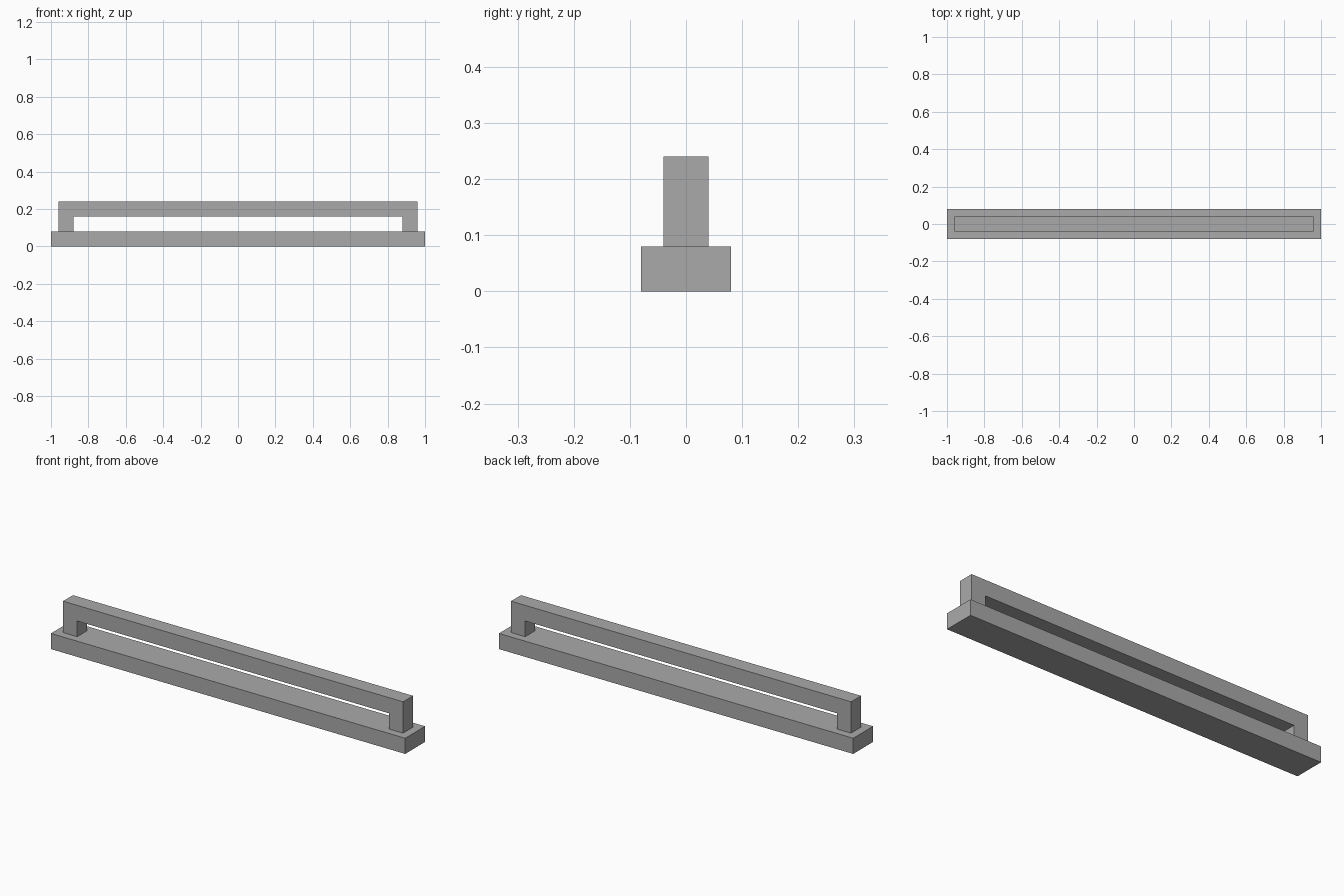
import bpy
import bmesh

cube = bpy.data.objects.get("Cube")
if cube:
    bpy.data.objects.remove(cube, do_unlink=True)

# Single plain grey
grey = bpy.data.materials.new("plain grey")
grey.use_nodes = True
colour = (0.4, 0.4, 0.4, 1)
grey.diffuse_color = colour
grey.node_tree.nodes["Principled BSDF"].inputs["Base Color"].default_value = colour


def extrude_profile(name, profile, depth):
    """Extrude an outline in the XZ plane, centred along Y."""
    bm = bmesh.new()
    face = bm.faces.new([bm.verts.new((x, -depth / 2, z)) for x, z in profile])
    result = bmesh.ops.extrude_face_region(bm, geom=[face])
    verts = [v for v in result["geom"] if isinstance(v, bmesh.types.BMVert)]
    bmesh.ops.translate(bm, verts=verts, vec=(0, depth, 0))
    bmesh.ops.recalc_face_normals(bm, faces=bm.faces)
    mesh = bpy.data.meshes.new(name)
    bm.to_mesh(mesh)
    bm.free()
    mesh.materials.append(grey)
    obj = bpy.data.objects.new(name, mesh)
    bpy.context.collection.objects.link(obj)
    return obj


def mirrored(half):
    """Complete an outline from its right half."""
    return half + [(-x, z) for x, z in reversed(half)]


base_top, bar_under, bar_top = 0.08, 0.16, 0.24

# Flat base bar
extrude_profile("base_bar", mirrored([(1, 0), (1, base_top)]), 0.16)

# Grip rail with a leg at each end
extrude_profile("grip_rail", mirrored([
    (0.88, bar_under), (0.88, base_top), (0.96, base_top), (0.96, bar_top),
]), 0.08)
